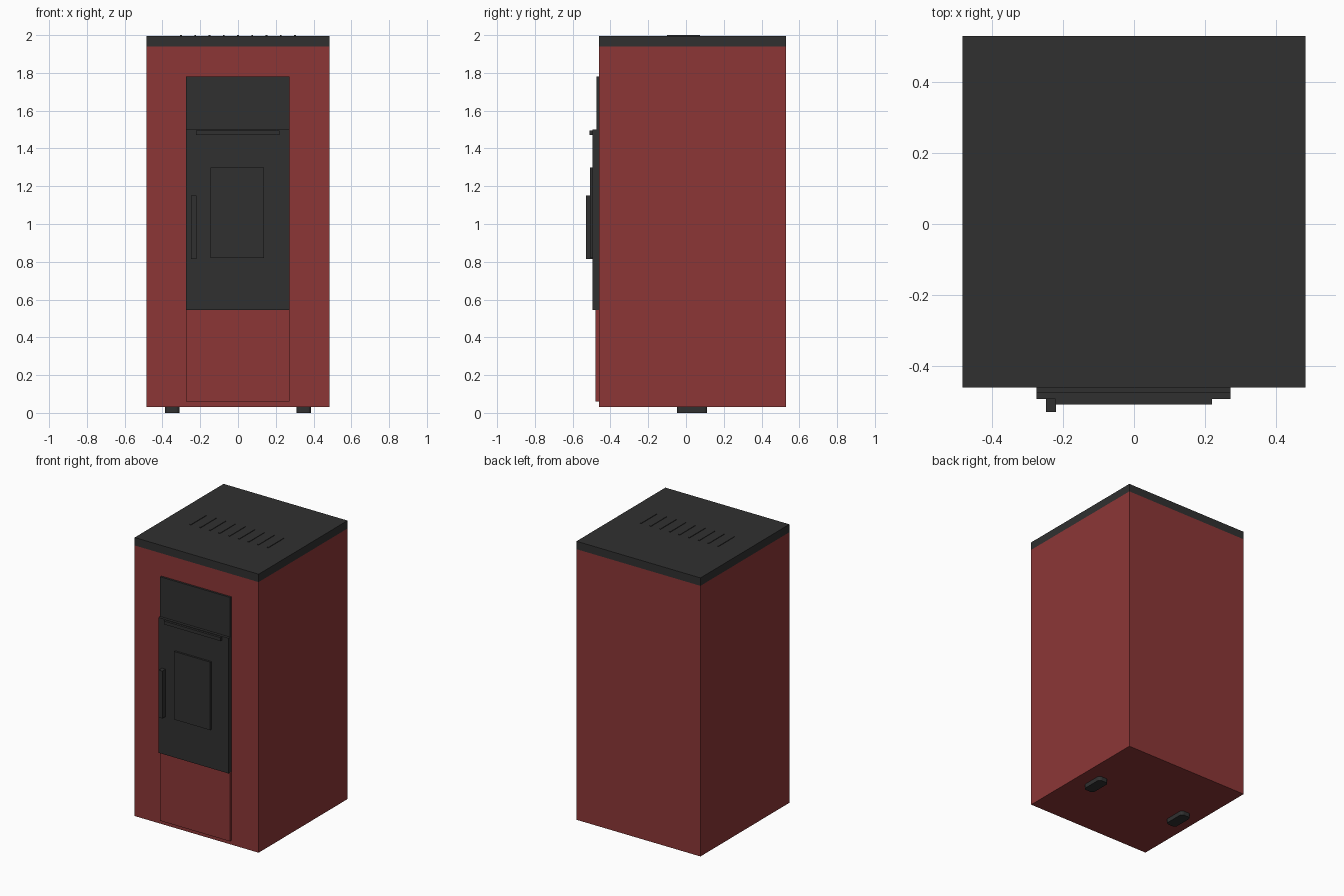
import bpy, bmesh

if "Cube" in bpy.data.objects:
    bpy.data.objects.remove(bpy.data.objects["Cube"])


def material(name, rgb):
    m = bpy.data.materials.new(name)
    m.diffuse_color = (*rgb, 1.0)
    m.use_nodes = True
    m.node_tree.nodes["Principled BSDF"].inputs["Base Color"].default_value = m.diffuse_color
    return m


red = material("red_enamel", (0.262, 0.037, 0.037))
black = material("black_iron", (0.03, 0.03, 0.03))


def box(name, x, y, z, mat, corner=0.0):
    """Box from (min, max) ranges; corner rounds the upright edges."""
    bm = bmesh.new()
    bmesh.ops.create_cube(bm, size=1.0)
    for v in bm.verts:
        for i, (lo, hi) in enumerate((x, y, z)):
            v.co[i] = lo if v.co[i] < 0 else hi
    if corner:
        upright = [e for e in bm.edges
                   if abs(e.verts[0].co.z - e.verts[1].co.z) > 1e-5]
        bmesh.ops.bevel(bm, geom=upright, offset=corner, segments=3,
                        profile=0.5, affect='EDGES')
    me = bpy.data.meshes.new(name)
    bm.to_mesh(me)
    bm.free()
    me.materials.append(mat)
    ob = bpy.data.objects.new(name, me)
    bpy.context.collection.objects.link(ob)
    return ob


FRONT, BACK = -0.461, 0.53
PANEL_X = (-0.275, 0.272)

# Cabinet and lid
box("cabinet", (-0.484, 0.484), (FRONT, BACK), (0.03, 1.94), red)
box("lid", (-0.484, 0.484), (FRONT, BACK), (1.94, 1.996), black)

# Vent strips across the lid
for i in range(9):
    cx = -0.302 + i * 0.0755
    box(f"vent_strip_{i + 1}", (cx - 0.005, cx + 0.005), (-0.10, 0.075),
        (1.995, 2.0), black)

# Front panels and door
box("upper_panel", PANEL_X, (-0.475, FRONT), (1.50, 1.78), black)
box("lower_panel", PANEL_X, (-0.479, FRONT), (0.06, 0.545), red)
box("door", PANEL_X, (-0.494, FRONT), (0.545, 1.50), black)
box("door_window", (-0.145, 0.138), (-0.507, -0.494), (0.82, 1.30), black)

# Door fittings
box("air_bar", (-0.222, 0.22), (-0.51, -0.494), (1.472, 1.496), black)
box("door_handle", (-0.248, -0.22), (-0.53, -0.494), (0.815, 1.15), black)

# Feet
for side, s in (("left", -1), ("right", 1)):
    box(f"foot_{side}", sorted((s * 0.31, s * 0.387)), (-0.047, 0.112),
        (0.0, 0.03), black, corner=0.02)
